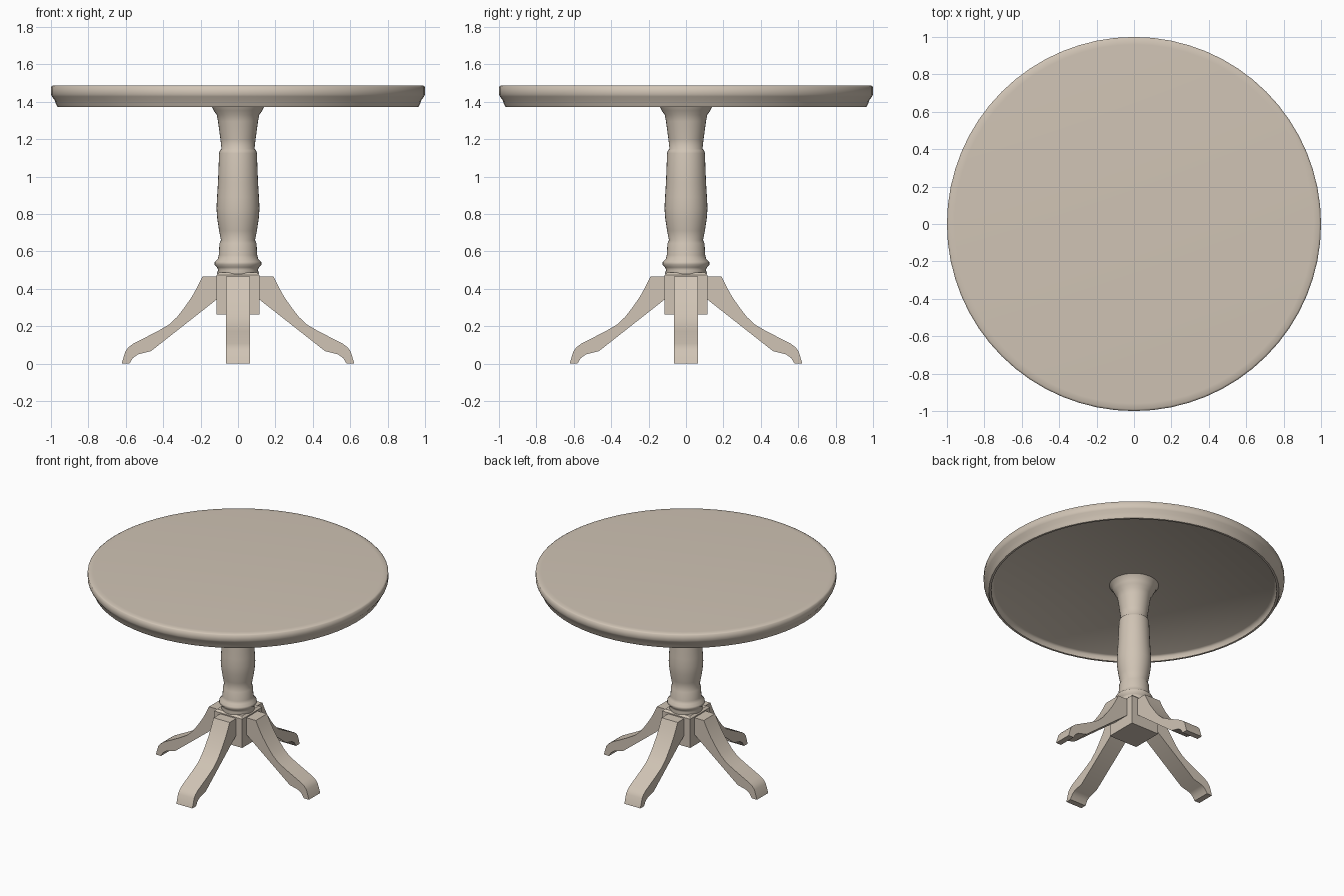
import bpy, bmesh, math
from mathutils import Matrix

if "Cube" in bpy.data.objects:
    bpy.data.objects.remove(bpy.data.objects["Cube"])

wood = bpy.data.materials.new("pale_wood")
wood.diffuse_color = (0.63, 0.55, 0.46, 1)
wood.use_nodes = True
wood.node_tree.nodes["Principled BSDF"].inputs["Base Color"].default_value = wood.diffuse_color


def finish(bm, name, smooth=None):
    bmesh.ops.recalc_face_normals(bm, faces=bm.faces[:])
    me = bpy.data.meshes.new(name)
    bm.to_mesh(me)
    bm.free()
    me.materials.append(wood)
    ob = bpy.data.objects.new(name, me)
    bpy.context.collection.objects.link(ob)
    if smooth:
        bpy.ops.object.select_all(action='DESELECT')
        ob.select_set(True)
        bpy.context.view_layer.objects.active = ob
        bpy.ops.object.shade_smooth_by_angle(angle=math.radians(smooth))
    return ob


def lathe(name, profile, n, smooth):
    # Spin a (radius, height) profile and cap both ends
    bm = bmesh.new()
    rings = [[bm.verts.new((r * math.cos(2 * math.pi * i / n), r * math.sin(2 * math.pi * i / n), z))
              for i in range(n)] for r, z in profile]
    for a, b in zip(rings, rings[1:]):
        for i in range(n):
            j = (i + 1) % n
            bm.faces.new((a[i], a[j], b[j], b[i]))
    bm.faces.new(rings[0][::-1])
    bm.faces.new(rings[-1])
    return finish(bm, name, smooth)


# Round table top with moulded rim and recessed underside
lathe("table_top", [(0.93, 1.41), (0.945, 1.40), (0.95, 1.372), (0.965, 1.372), (0.973, 1.388),
                    (0.98, 1.408), (0.995, 1.428), (1.0, 1.44), (1.0, 1.48), (0.99, 1.486),
                    (0.96, 1.488)], 64, 60)

# Turned column
lathe("column", [(0.104, 0.47), (0.112, 0.485), (0.106, 0.50), (0.112, 0.515), (0.126, 0.53),
                 (0.124, 0.545), (0.108, 0.56), (0.103, 0.58), (0.099, 0.643), (0.091, 0.66),
                 (0.101, 0.71), (0.111, 0.775), (0.115, 0.83), (0.112, 0.89), (0.107, 0.97),
                 (0.101, 1.125), (0.097, 1.14), (0.088, 1.148), (0.094, 1.20), (0.107, 1.295),
                 (0.114, 1.33), (0.13, 1.353), (0.139, 1.372), (0.15, 1.395), (0.165, 1.411)], 32, 60)

# Square hub with chamfered top edge
bm = bmesh.new()
h = 0.114
rows = [[bm.verts.new((sx * s, sy * s, z)) for sx, sy in ((-1, -1), (1, -1), (1, 1), (-1, 1))]
        for s, z in ((h, 0.263), (h, 0.474), (0.1, 0.487))]
for a, b in zip(rows, rows[1:]):
    for i in range(4):
        bm.faces.new((a[i], a[(i + 1) % 4], b[(i + 1) % 4], b[i]))
bm.faces.new(rows[0])
bm.faces.new(rows[-1])
finish(bm, "hub_block")

# Four splayed legs extruded from a side profile
leg = [(0.105, 0.466), (0.19, 0.466), (0.212, 0.42), (0.245, 0.36), (0.285, 0.302), (0.325, 0.25),
       (0.37, 0.208), (0.43, 0.173), (0.56, 0.107), (0.585, 0.088), (0.602, 0.066), (0.622, 0.0),
       (0.58, 0.0), (0.562, 0.03), (0.535, 0.049), (0.465, 0.067), (0.105, 0.35)]
for k, name in enumerate(("right_leg", "back_leg", "left_leg", "front_leg")):
    bm = bmesh.new()
    f = bm.faces.new([bm.verts.new((x, -0.065, z)) for x, z in leg])
    ext = bmesh.ops.extrude_face_region(bm, geom=[f])
    bmesh.ops.translate(bm, vec=(0, 0.13, 0),
                        verts=[v for v in ext["geom"] if isinstance(v, bmesh.types.BMVert)])
    bm.transform(Matrix.Rotation(k * math.pi / 2, 4, 'Z'))
    finish(bm, name, 30)
